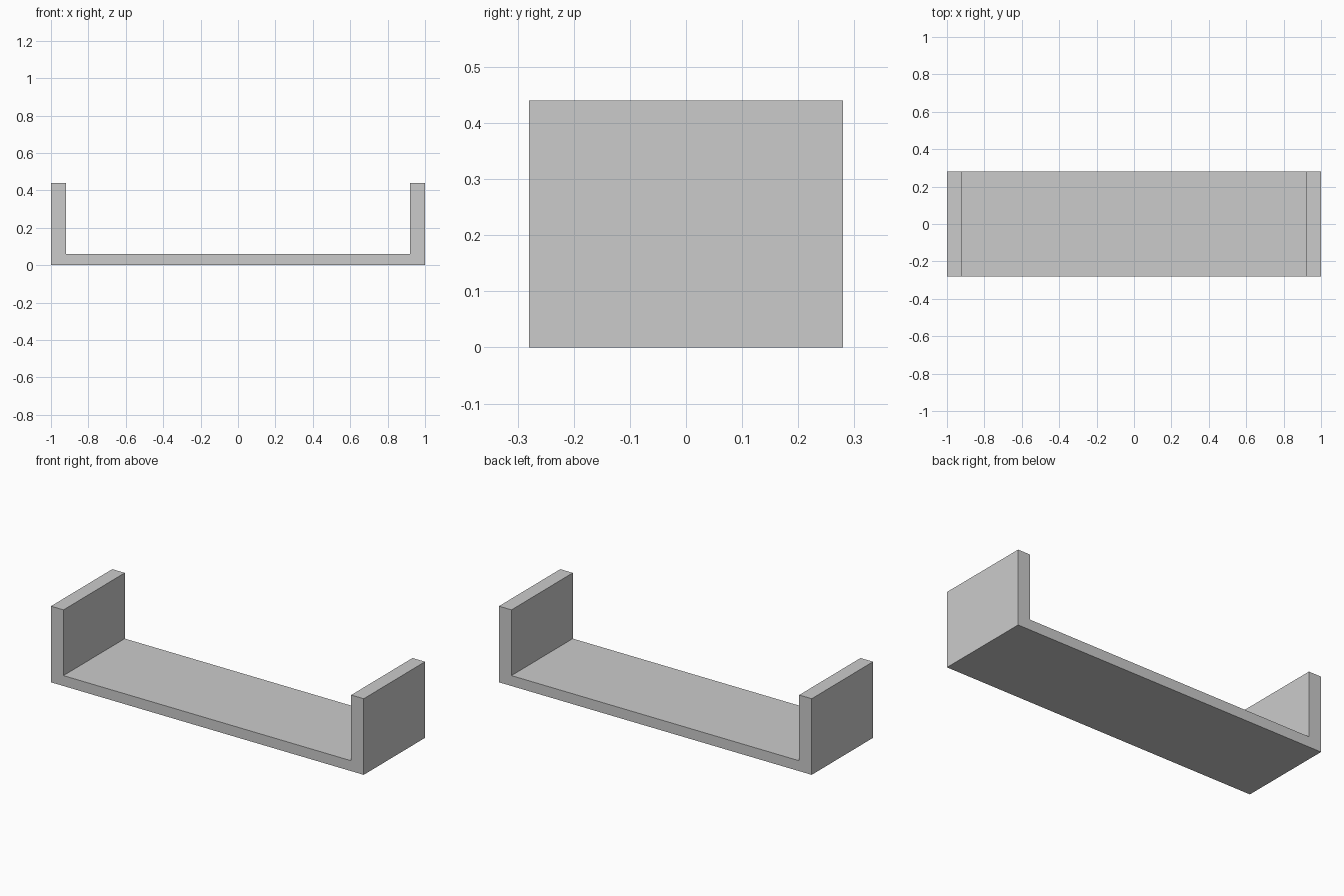
import bpy, bmesh

if "Cube" in bpy.data.objects:
    bpy.data.objects.remove(bpy.data.objects["Cube"])

HALF_LEN, HALF_DEPTH, HEIGHT = 1.0, 0.28, 0.44
WALL, FLOOR = 0.08, 0.06

# U-shaped profile: right half, mirrored to the left
half = [(HALF_LEN, 0), (HALF_LEN, HEIGHT), (HALF_LEN - WALL, HEIGHT), (HALF_LEN - WALL, FLOOR)]
profile = half + [(-x, z) for x, z in reversed(half)]

# Extrude the profile from front to back
bm = bmesh.new()
face = bm.faces.new([bm.verts.new((x, -HALF_DEPTH, z)) for x, z in profile])
ext = bmesh.ops.extrude_face_region(bm, geom=[face], use_keep_orig=True)
verts = [g for g in ext["geom"] if isinstance(g, bmesh.types.BMVert)]
bmesh.ops.translate(bm, verts=verts, vec=(0, 2 * HALF_DEPTH, 0))
bmesh.ops.recalc_face_normals(bm, faces=bm.faces[:])

mesh = bpy.data.meshes.new("u_shaped_shelf")
bm.to_mesh(mesh)
bm.free()
shelf = bpy.data.objects.new("u_shaped_shelf", mesh)
bpy.context.collection.objects.link(shelf)
